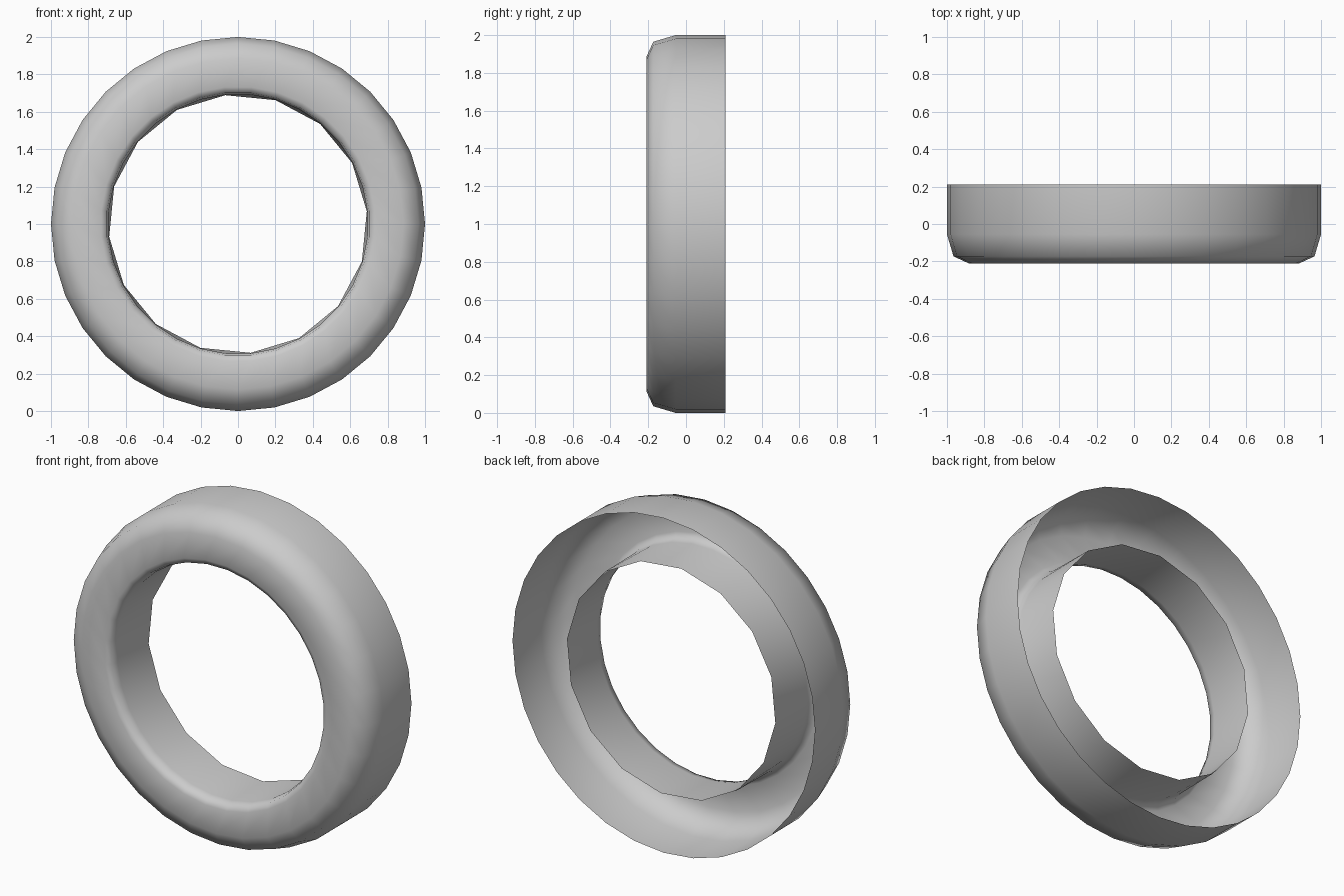
import bpy, bmesh, math

if "Cube" in bpy.data.objects:
    bpy.data.objects.remove(bpy.data.objects["Cube"])

CENTRE_Z = 1.0
bm = bmesh.new()


def ring(radius, y, sides, offset_deg=0.0):
    """Closed loop of vertices around the y axis."""
    verts = []
    for i in range(sides):
        a = 2 * math.pi * i / sides + math.radians(offset_deg)
        verts.append(bm.verts.new((radius * math.cos(a), y,
                                   CENTRE_Z + radius * math.sin(a))))
    return verts


def bridge(a, b):
    """Join two loops; b may have half as many sides as a."""
    n = len(a)
    if len(b) == n:
        for i in range(n):
            j = (i + 1) % n
            bm.faces.new((a[i], a[j], b[j], b[i]))
    else:
        for k in range(len(b)):
            b0, b1 = b[k], b[(k + 1) % len(b)]
            a0, a1, a2 = a[2 * k], a[2 * k + 1], a[(2 * k + 2) % n]
            bm.faces.new((a0, a1, b0))
            bm.faces.new((a1, b1, b0))
            bm.faces.new((a1, a2, b1))


HALF = 5.625
# open shell: outer wall, rounded front edge, front face, rounded hole edge, inner wall
loops = [
    ring(1.0, 0.21, 32),
    ring(1.0, -0.055, 32),
    ring(0.965, -0.173, 32),
    ring(0.885, -0.21, 32),
    ring(0.735, -0.21, 32, HALF),
    ring(0.705, -0.195, 32, HALF),
    ring(0.695, -0.15, 32, HALF),
    ring(0.692, 0.14, 16, HALF),
]
for a, b in zip(loops, loops[1:]):
    bridge(a, b)

# make the front face look towards -y
bmesh.ops.recalc_face_normals(bm, faces=bm.faces)
bm.normal_update()
front = min(bm.faces, key=lambda f: f.calc_center_median().y)
if front.normal.y > 0:
    bmesh.ops.reverse_faces(bm, faces=bm.faces)

for f in bm.faces:
    f.smooth = True

mesh = bpy.data.meshes.new("ring_shell")
bm.to_mesh(mesh)
bm.free()
obj = bpy.data.objects.new("ring_shell", mesh)
bpy.context.collection.objects.link(obj)
